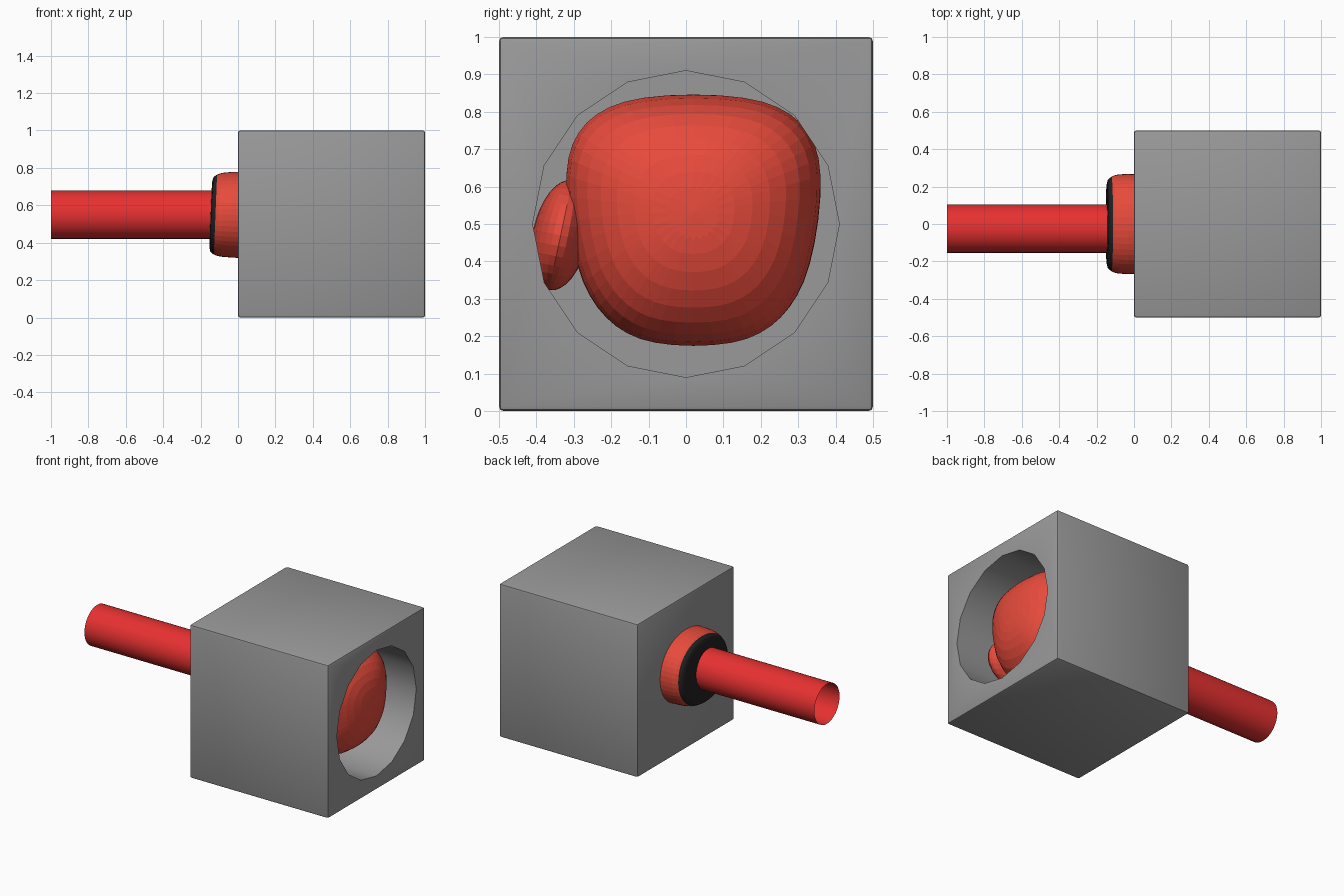
import bpy, bmesh, math
from mathutils import Matrix

cube = bpy.data.objects.get("Cube")
if cube:
    bpy.data.objects.remove(cube, do_unlink=True)


def material(name, rgb):
    m = bpy.data.materials.new(name)
    m.use_nodes = True
    m.diffuse_color = (*rgb, 1)
    m.node_tree.nodes["Principled BSDF"].inputs["Base Color"].default_value = (*rgb, 1)
    return m


GREY = material("box grey", (0.32, 0.32, 0.32))
GLOVE = material("glove red", (0.8, 0.07, 0.045))
ROD = material("rod red", (0.8, 0.03, 0.03))
BLACK = material("cuff black", (0.015, 0.015, 0.015))


def add(name, bm, *mats):
    bmesh.ops.recalc_face_normals(bm, faces=bm.faces)
    mesh = bpy.data.meshes.new(name)
    bm.to_mesh(mesh)
    bm.free()
    ob = bpy.data.objects.new(name, mesh)
    bpy.context.collection.objects.link(ob)
    for m in mats:
        mesh.materials.append(m)
    return ob


def select(ob):
    bpy.ops.object.select_all(action='DESELECT')
    ob.select_set(True)
    bpy.context.view_layer.objects.active = ob


def tube(x0, x1, y, z, r, sides, caps):
    """Cylinder lying along x."""
    bm = bmesh.new()
    place = Matrix.Translation(((x0 + x1) / 2, y, z)) @ Matrix.Rotation(math.pi / 2, 4, 'Y')
    bmesh.ops.create_cone(bm, cap_ends=caps, segments=sides, radius1=r, radius2=r,
                          depth=x1 - x0, matrix=place)
    return bm


# Box with a softened edge and a round recess in its +x side
bm = bmesh.new()
bmesh.ops.create_cube(bm, size=1, matrix=Matrix.Translation((0.5, 0, 0.5)))
box = add("box", bm, GREY)
cutter = add("recess_cutter", tube(0.1, 1.2, 0, 0.5, 0.41, 16, True), GREY)
cutter.hide_render = True
bevel = box.modifiers.new("edge", 'BEVEL')
bevel.width = 0.012
bevel.segments = 2
cut = box.modifiers.new("recess", 'BOOLEAN')
cut.object = cutter
cut.solver = 'EXACT'
select(box)
for name in ("edge", "recess"):
    bpy.ops.object.modifier_apply(modifier=name)
bpy.data.objects.remove(cutter, do_unlink=True)
select(box)
bpy.ops.object.shade_smooth_by_angle(angle=math.radians(35))

# Glove with cuff: x, centre y, centre z, half width, half height, squareness, taper
SECTIONS = [
    (-0.147, 0, 0.55, 0.21, 0.17, 2.1, 0),
    (-0.143, 0, 0.55, 0.24, 0.205, 2.1, 0),
    (-0.12, 0, 0.55, 0.255, 0.215, 2.1, 0),
    (-0.10, 0, 0.55, 0.27, 0.228, 2.1, 0),
    (0.02, 0, 0.55, 0.272, 0.235, 2.1, 0),
    (0.22, 0, 0.54, 0.26, 0.235, 2.1, 0),
    (0.36, 0.01, 0.52, 0.31, 0.30, 2.4, 0.06),
    (0.50, 0.02, 0.51, 0.335, 0.335, 2.7, 0.12),
    (0.68, 0.02, 0.51, 0.34, 0.345, 2.8, 0.14),
    (0.81, 0.02, 0.51, 0.315, 0.315, 2.8, 0.14),
    (0.89, 0.02, 0.52, 0.25, 0.25, 2.6, 0.12),
    (0.94, 0.02, 0.53, 0.16, 0.16, 2.4, 0.08),
    (0.96, 0.02, 0.53, 0.06, 0.06, 2, 0),
]
SIDES = 24
bm = bmesh.new()
rings = []
for x, cy, cz, ry, rz, power, taper in SECTIONS:
    ring = []
    for i in range(SIDES):
        a = 2 * math.pi * i / SIDES
        c, s = math.cos(a), math.sin(a)
        u = math.copysign(abs(c) ** (2 / power), c)
        v = math.copysign(abs(s) ** (2 / power), s)
        slant = 0.04 * v * rz if x < -0.05 else 0
        ring.append(bm.verts.new((x + slant, cy + ry * u * (1 + taper * v), cz + rz * v)))
    rings.append(ring)
for k, (a, b) in enumerate(zip(rings, rings[1:])):
    for i in range(SIDES):
        j = (i + 1) % SIDES
        face = bm.faces.new((a[i], a[j], b[j], b[i]))
        face.material_index = 1 if k < 2 else 0
bm.faces.new(rings[0]).material_index = 1
bm.faces.new(rings[-1])
glove = add("glove", bm, GLOVE, BLACK)
glove.modifiers.new("round", 'SUBSURF').levels = 1
glove.modifiers["round"].render_levels = 1

# Thumb, leaning in against the glove
bm = bmesh.new()
lean = Matrix.Translation((0.58, -0.335, 0.47)) @ Matrix.Rotation(math.radians(-12), 4, 'X')
bmesh.ops.create_uvsphere(bm, u_segments=24, v_segments=16, radius=1,
                          matrix=lean @ Matrix.Diagonal((0.24, 0.075, 0.15, 1)))
add("thumb", bm, GLOVE)

# Open rod behind the cuff
rod = add("rod", tube(-1, 0.0, -0.025, 0.55, 0.13, 32, False), ROD)
select(rod)
bpy.ops.object.shade_smooth_by_angle(angle=math.radians(35))
